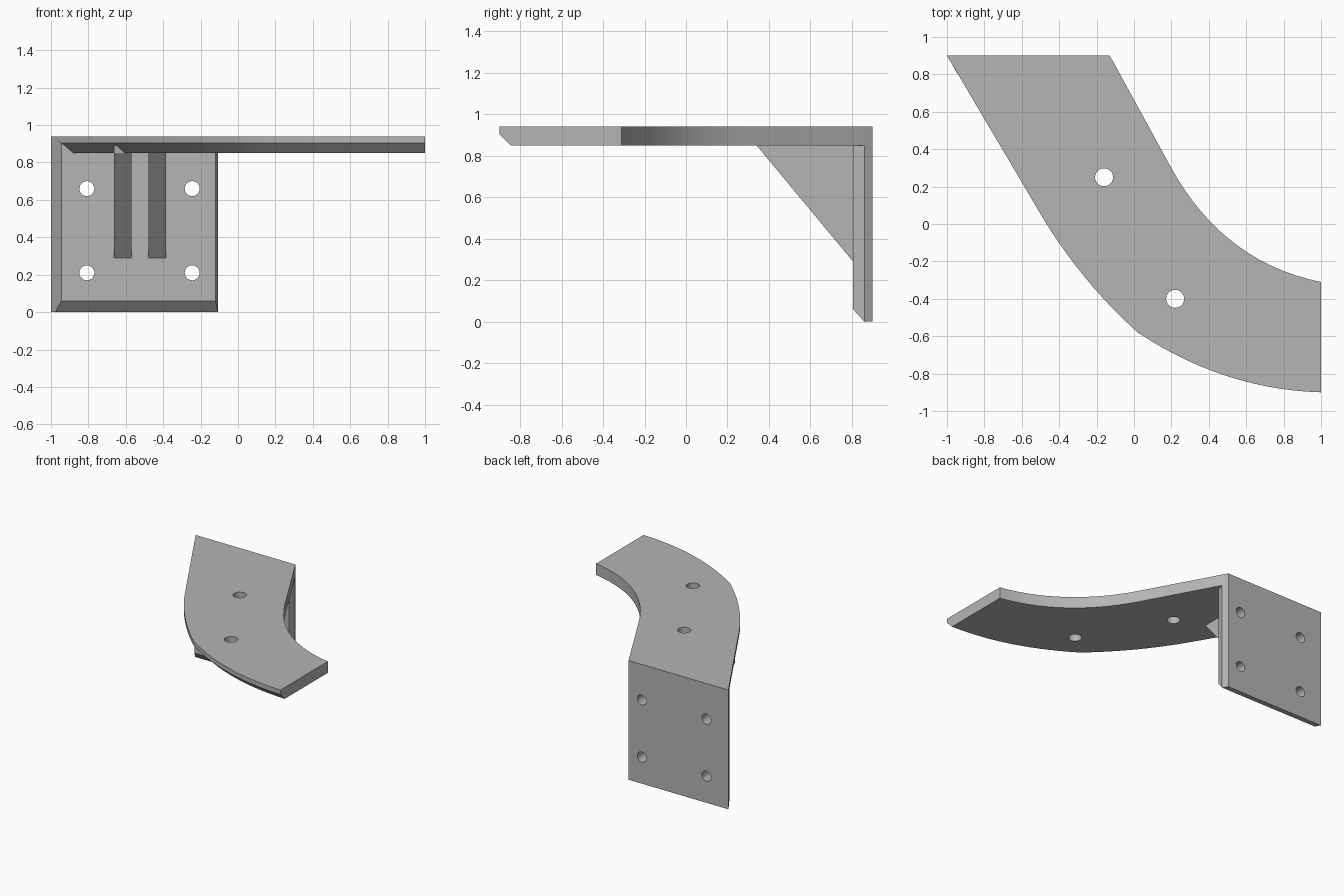
import bpy, bmesh, math
from mathutils import Vector

if "Cube" in bpy.data.objects:
    bpy.data.objects.remove(bpy.data.objects["Cube"])

GREY = (0.46, 0.46, 0.46, 1)
mat = bpy.data.materials.new("plain grey")
mat.use_nodes = True
mat.diffuse_color = GREY
mat.node_tree.nodes["Principled BSDF"].inputs["Base Color"].default_value = GREY

TOP, CHAMFER_TOP, UNDER = 0.94, 0.905, 0.85


def loft(name, loops):
    """Solid through matching closed loops of 3D points."""
    bm = bmesh.new()
    rings = [[bm.verts.new(p) for p in loop] for loop in loops]
    bm.faces.new(rings[0])
    bm.faces.new(rings[-1])
    n = len(rings[0])
    for a, b in zip(rings, rings[1:]):
        for i in range(n):
            j = (i + 1) % n
            bm.faces.new((a[i], a[j], b[j], b[i]))
    bmesh.ops.remove_doubles(bm, verts=bm.verts, dist=0.0005)
    bmesh.ops.recalc_face_normals(bm, faces=bm.faces)
    mesh = bpy.data.meshes.new(name)
    bm.to_mesh(mesh)
    bm.free()
    mesh.materials.append(mat)
    obj = bpy.data.objects.new(name, mesh)
    bpy.context.collection.objects.link(obj)
    return obj


def activate(obj):
    bpy.ops.object.select_all(action='DESELECT')
    obj.select_set(True)
    bpy.context.view_layer.objects.active = obj


def drill(obj, centre, radius, rotation=(0, 0, 0)):
    """Cut a round through hole."""
    bpy.ops.mesh.primitive_cylinder_add(vertices=40, radius=radius, depth=0.4,
                                        location=centre, rotation=rotation)
    cutter = bpy.context.object
    cutter.hide_render = True
    cutter.data.materials.append(mat)
    mod = obj.modifiers.new("hole", 'BOOLEAN')
    mod.operation = 'DIFFERENCE'
    mod.solver = 'EXACT'
    mod.object = cutter
    activate(obj)
    bpy.ops.object.modifier_apply(modifier=mod.name)
    bpy.data.objects.remove(cutter)


def curve(a, c, b, steps=14):
    """Points on a quadratic curve from a to b, pulled towards c."""
    a, c, b = Vector(a), Vector(c), Vector(b)
    return [a * (1 - t) ** 2 + c * 2 * t * (1 - t) + b * t * t
            for t in (i / steps for i in range(steps + 1))]


# Curved shelf, chamfered below along its outer edge
back_y = 0.86
outer = [Vector((-0.976, back_y))]
outer += curve((-0.48, 0.02), (-0.27, -0.32), (0.02, -0.58))
outer += curve((0.02, -0.58), (0.48, -0.885), (1, -0.9))[1:]
inner = curve((1, -0.31), (0.49, -0.208), (0.21, 0.28)) + [Vector((-0.107, back_y))]

inset = []
for i, p in enumerate(outer):
    d = (outer[min(i + 1, len(outer) - 1)] - outer[max(i - 1, 0)]).normalized()
    inset.append(p + Vector((-d.y, d.x)) * 0.055)
inset[0] = Vector((outer[0].x + 0.064, back_y))
inset[-1] = Vector((1, -0.845))

shelf = loft("shelf", [[(p.x, p.y, z) for p in edge + inner]
                       for edge, z in ((inset, UNDER), (outer, CHAMFER_TOP), (outer, TOP))])
for x, y in ((-0.16, 0.25), (0.22, -0.4)):
    drill(shelf, (x, y, 0.9), 0.048)

# Wall plate with slanted sides, chamfered at the bottom and one side
sections = ((0.9, -1, -0.13, 0, TOP), (0.86, -0.976, -0.107, 0, TOP),
            (0.805, -0.945, -0.12, 0.06, 0.9))
wall_plate = loft("wall_plate", [[(l, y, b), (r, y, b), (r, y, t), (l, y, t)]
                                 for y, l, r, b, t in sections])
for x in (-0.808, -0.245):
    for z in (0.21, 0.66):
        drill(wall_plate, (x, 0.86, z), 0.04, (math.pi / 2, 0, 0))

# Triangular braces under the shelf
side = [(0.83, 0.26), (0.34, UNDER), (0.335, 0.89), (0.83, 0.89)]
for name, x in (("outer_brace", -0.617), ("inner_brace", -0.432)):
    loft(name, [[(x + dx, y, z) for y, z in side] for dx in (-0.047, 0.047)])

for obj in (shelf, wall_plate):
    activate(obj)
    bpy.ops.object.shade_smooth_by_angle(angle=math.radians(25))
